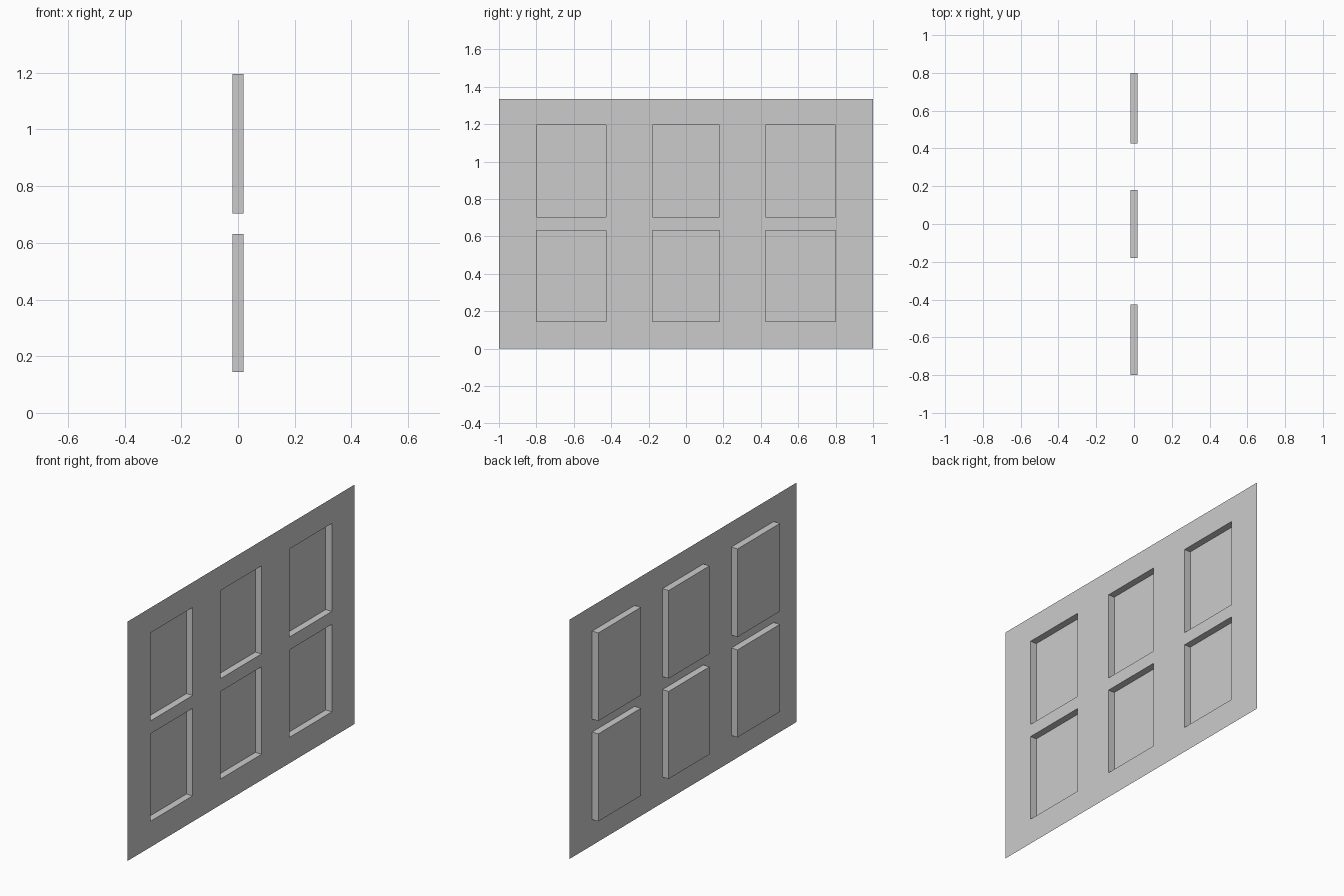
import bpy
import bmesh

cube = bpy.data.objects.get("Cube")
if cube:
    bpy.data.objects.remove(cube)

DEPTH = 0.0193
Y_CUTS = [-1.0, -0.80, -0.427, -0.18, 0.18, 0.425, 0.80, 1.0]
Z_CUTS = [0.0, 0.144, 0.632, 0.704, 1.195, 1.335]

# Single grey finish
grey = bpy.data.materials.new("plain_grey")
grey.use_nodes = True
colour = (0.6, 0.6, 0.6, 1.0)
grey.diffuse_color = colour
grey.node_tree.nodes["Principled BSDF"].inputs["Base Color"].default_value = colour

# Thin sheet divided into a grid; odd cells become pressed panels
bm = bmesh.new()
grid = [[bm.verts.new((DEPTH, y, z)) for z in Z_CUTS] for y in Y_CUTS]
panels = []
for i in range(len(Y_CUTS) - 1):
    for j in range(len(Z_CUTS) - 1):
        face = bm.faces.new((grid[i][j], grid[i + 1][j],
                             grid[i + 1][j + 1], grid[i][j + 1]))
        if i % 2 and j % 2:
            panels.append(face)

# Press each panel through to the far side, leaving an open recess
for face in panels:
    pressed = bmesh.ops.extrude_discrete_faces(bm, faces=[face])["faces"][0]
    bmesh.ops.translate(bm, verts=pressed.verts, vec=(-2 * DEPTH, 0, 0))

bmesh.ops.recalc_face_normals(bm, faces=bm.faces)
bm.faces.ensure_lookup_table()
if bm.faces[0].normal.x < 0:
    bmesh.ops.reverse_faces(bm, faces=bm.faces)

mesh = bpy.data.meshes.new("panelled_sheet")
bm.to_mesh(mesh)
bm.free()
mesh.materials.append(grey)
sheet = bpy.data.objects.new("panelled_sheet", mesh)
bpy.context.collection.objects.link(sheet)
